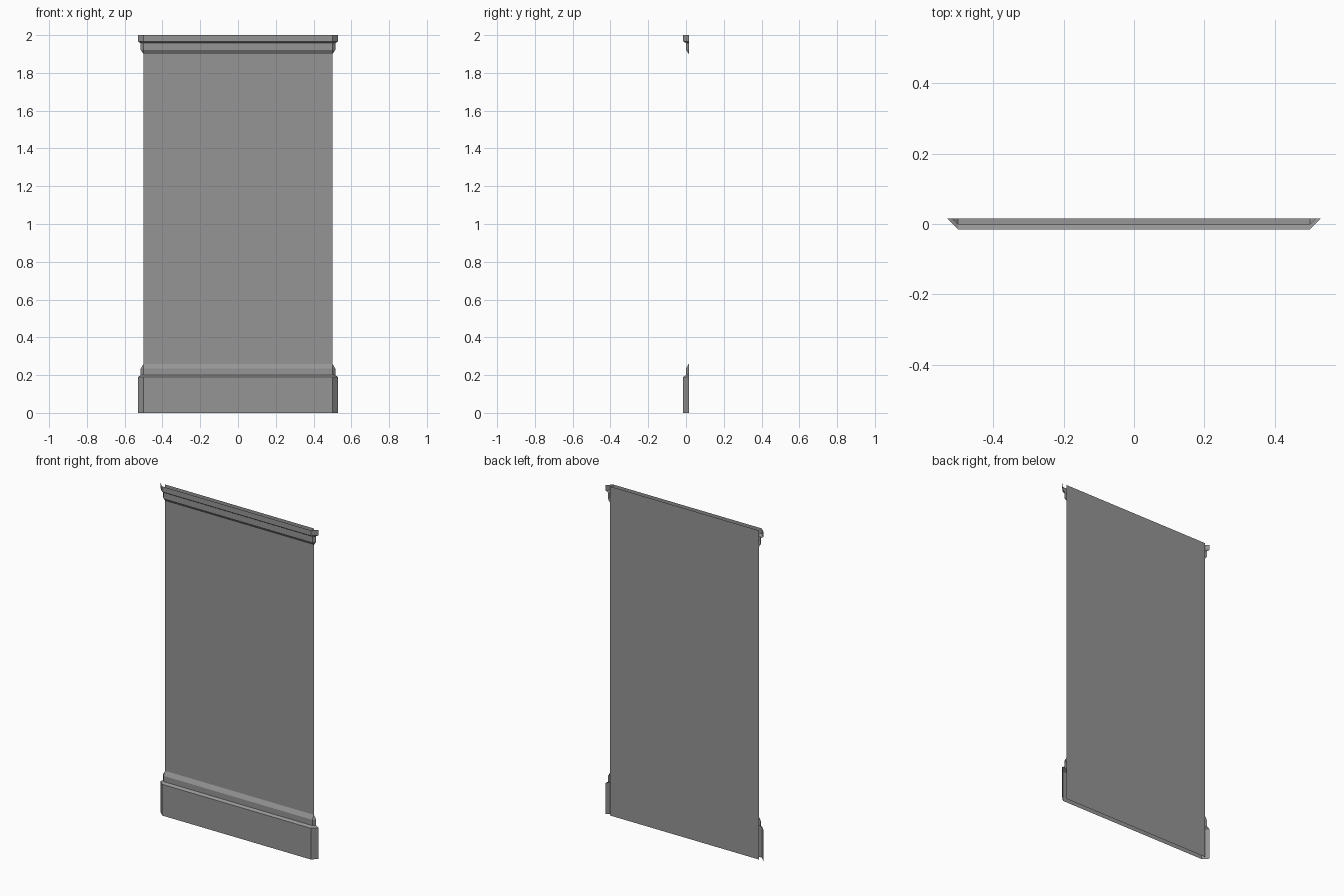
import bpy
import bmesh

HALF_WIDTH = 0.5
BACK_Y = 0.015

cube = bpy.data.objects.get("Cube")
if cube:
    bpy.data.objects.remove(cube, do_unlink=True)

# One plain grey finish
grey = bpy.data.materials.new("wall_grey")
grey.use_nodes = True
colour = (0.30, 0.30, 0.30, 1)
grey.diffuse_color = colour
grey.node_tree.nodes["Principled BSDF"].inputs["Base Color"].default_value = colour


def add_object(name, bm):
    mesh = bpy.data.meshes.new(name)
    bm.to_mesh(mesh)
    bm.free()
    mesh.materials.append(grey)
    obj = bpy.data.objects.new(name, mesh)
    bpy.context.collection.objects.link(obj)
    return obj


def trim_ring(bm, depth, z):
    """Front run of a moulding with mitred ends flaring out to the wall plane."""
    path = [(-HALF_WIDTH - depth, BACK_Y), (-HALF_WIDTH, BACK_Y - depth),
            (HALF_WIDTH, BACK_Y - depth), (HALF_WIDTH + depth, BACK_Y)]
    return [bm.verts.new((x, y, z)) for x, y in path]


def add_trim(name, profile):
    """Open moulding shell from (depth, height) points, lowest first."""
    bm = bmesh.new()
    rings = [trim_ring(bm, depth, z) for depth, z in profile]
    for low, high in zip(rings, rings[1:]):
        for i in range(len(low) - 1):
            bm.faces.new((low[i], low[i + 1], high[i + 1], high[i]))
    bmesh.ops.remove_doubles(bm, verts=bm.verts, dist=0.0001)
    return add_object(name, bm)


# Flat wall sheet
bm = bmesh.new()
corners = [(-HALF_WIDTH, 0), (HALF_WIDTH, 0), (HALF_WIDTH, 2), (-HALF_WIDTH, 2)]
bm.faces.new([bm.verts.new((x, BACK_Y, z)) for x, z in corners])
add_object("wall_panel", bm)

# Skirting with stepped, sloped top
add_trim("baseboard", [(0.03, 0), (0.03, 0.19), (0.015, 0.2), (0.015, 0.235), (0, 0.26)])

# Crown moulding stepping out towards the top
add_trim("crown_moulding", [(0, 1.9), (0.015, 1.922), (0.015, 1.957), (0.03, 1.967), (0.03, 2)])
